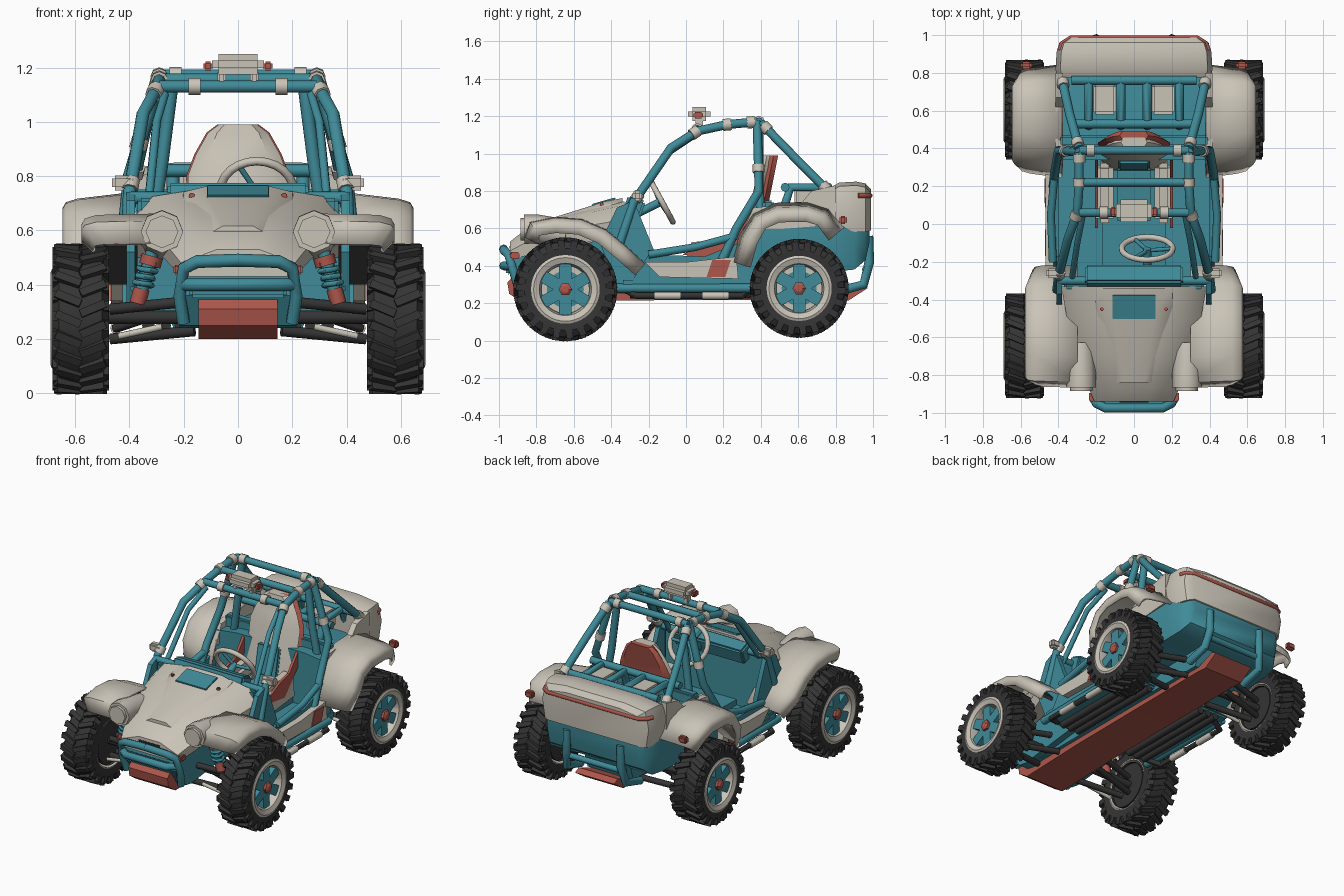
import bpy, bmesh, math
from mathutils import Vector, Matrix

if "Cube" in bpy.data.objects:
    bpy.data.objects.remove(bpy.data.objects["Cube"], do_unlink=True)


def material(name, rgb):
    mat = bpy.data.materials.new(name)
    mat.use_nodes = True
    mat.diffuse_color = (*rgb, 1)
    mat.node_tree.nodes["Principled BSDF"].inputs["Base Color"].default_value = (*rgb, 1)
    return mat


cream = material("cream paint", (.59, .55, .475))
teal = material("teal paint", (.05, .26, .32))
red = material("faded red", (.42, .095, .07))
dark = material("dark rubber", (.035, .035, .035))


def finish(name, mesh, mat, mirror=False, angle=35):
    mesh.materials.clear()
    mesh.materials.append(mat)
    mesh.shade_smooth()
    mesh.set_sharp_from_angle(angle=math.radians(angle))
    obj = bpy.data.objects.new(name, mesh)
    bpy.context.collection.objects.link(obj)
    if mirror:
        obj.modifiers.new("mirror", "MIRROR")
    return obj


def from_bmesh(name, bm, mat, mirror=False, angle=35):
    bmesh.ops.recalc_face_normals(bm, faces=bm.faces)
    mesh = bpy.data.meshes.new(name)
    bm.to_mesh(mesh)
    bm.free()
    return finish(name, mesh, mat, mirror, angle)


def box(name, mat, centre, size, tilt=0, bevel=.012, mirror=False):
    """Bevelled box; tilt turns it about x."""
    bm = bmesh.new()
    bmesh.ops.create_cube(bm, size=1)
    bmesh.ops.transform(bm, verts=bm.verts, matrix=Matrix.Translation(centre)
                        @ Matrix.Rotation(math.radians(tilt), 4, "X") @ Matrix.Diagonal((*size, 1)))
    bmesh.ops.bevel(bm, geom=bm.edges, offset=bevel, segments=2, affect="EDGES")
    return from_bmesh(name, bm, mat, mirror)


def tube(name, mat, points, radius, mirror=False, closed=False):
    curve = bpy.data.curves.new(name, "CURVE")
    curve.dimensions = "3D"
    curve.bevel_depth, curve.bevel_resolution, curve.use_fill_caps = radius, 2, True
    spline = curve.splines.new("POLY")
    spline.points.add(len(points) - 1)
    for slot, p in zip(spline.points, points):
        slot.co = (*p, 1)
    spline.use_cyclic_u = closed
    holder = bpy.data.objects.new(name, curve)
    bpy.context.collection.objects.link(holder)
    graph = bpy.context.evaluated_depsgraph_get()
    mesh = bpy.data.meshes.new_from_object(holder.evaluated_get(graph))
    bpy.data.objects.remove(holder)
    return finish(name, mesh, mat, mirror, 50)


def across(name, mat, y, z, half, radius):
    return tube(name, mat, [(-half, y, z), (half, y, z)], radius)


def collar(name, mat, p, q, t, radius=.032, half=.022):
    p, q = Vector(p), Vector(q)
    mid, way = p.lerp(q, t), (q - p).normalized() * half
    tube(name, mat, [mid - way, mid + way], radius, True)


def loft(name, mat, rings, mirror=False, cap=True, angle=35):
    """Skin a row of equal rings of points."""
    bm = bmesh.new()
    rows = [[bm.verts.new(p) for p in ring] for ring in rings]
    count = len(rows[0])
    for a, b in zip(rows, rows[1:]):
        for i in range(count if cap else count - 1):
            j = (i + 1) % count
            bm.faces.new((a[i], a[j], b[j], b[i]))
    if cap:
        bm.faces.new(rows[0])
        bm.faces.new(rows[-1])
    return from_bmesh(name, bm, mat, mirror, angle)


def shell(name, mat, stations):
    """Body loft; each station is y, top half width, low half width, top z, low z."""
    rings = []
    for y, top, low, high, base in stations:
        half = [(top * .6, high), (top, high - .02), (low, high * .5 + base * .5), (low * .95, base)]
        right = [(-x, z) for x, z in reversed(half)]
        rings.append([(x, y, z) for x, z in half + right])
    return loft(name, mat, rings)


def fender(name, path, inner, outer, lip, slope):
    """Sweep a strip, sloping down to an outer lip, along a side-on path."""
    rings = []
    for i, (y, z) in enumerate(path):
        a, b = path[max(i - 1, 0)], path[min(i + 1, len(path) - 1)]
        way = Vector((b[0] - a[0], b[1] - a[1])).normalized()
        edge = outer - (.04 if i in (0, len(path) - 1) else 0)
        profile = [(inner, 0), (edge - .05, -slope), (edge - .01, -slope - .012), (edge, -slope - .03), (edge, -lip)]
        rings.append([(x, y - way.y * d, z + way.x * d) for x, d in profile])
    obj = loft(name, cream, rings, mirror=True, cap=False, angle=45)
    solid = obj.modifiers.new("thickness", "SOLIDIFY")
    solid.thickness, solid.offset = .014, 0


def plate(name, mat, outline, x0, x1):
    """Side-on outline of y, z points given thickness in x, on both sides."""
    return loft(name, mat, [[(x, y, z) for y, z in outline] for x in (x0, x1)], True)


def lathe(name, mat, profile, centre, steps=40):
    """Turn x, radius pairs about the x axis."""
    rings = []
    for k in range(steps + 1):
        turn = math.tau * k / steps
        rings.append([(x, r * math.cos(turn), r * math.sin(turn)) for x, r in profile])
    obj = loft(name, mat, rings, True, cap=False)
    obj.data.transform(Matrix.Translation(centre))
    return obj


# Wheels: tyre, staggered tread lugs, rim, spokes and hub
def wheel(end, y, z, R, half):
    c = Vector((.58, y, z))
    lathe(end + "_tyre", dark, [(-half, R * .62), (-half - .005, R * .8), (-half * .8, R * .93), (0, R * .95),
          (half * .8, R * .93), (half + .005, R * .8), (half, R * .62), (-half, R * .62)], c)
    bm = bmesh.new()
    for k in range(44):
        side = 1 if k % 2 else -1
        turn = Matrix.Rotation(math.tau * k / 44, 4, "X")
        for place, spin, size in (((side * half * .46, 0, R * .955), side * .4, (half, .03, .03)),
                                  ((side * half * .95, .012, R * .87), 0, (.02, .035, R * .18))):
            bmesh.ops.create_cube(bm, size=1, matrix=Matrix.Translation(c) @ turn @ Matrix.Translation(place)
                                  @ Matrix.Rotation(spin, 4, "Z") @ Matrix.Diagonal((*size, 1)))
    from_bmesh(end + "_tread", bm, dark, True)
    lathe(end + "_rim", cream, [(-half, R * .6), (-half, R * .67), (half + .006, R * .67), (half + .012, R * .62),
          (half, R * .51), (half - .05, R * .47), (-half, R * .6)], c)
    lathe(end + "_wheel_disc", teal, [(half - .055, R * .5), (half - .055, 0)], c)
    lathe(end + "_disc_gaps", cream, [(half - .052, R * .46), (half - .052, R * .36)], c)
    bm = bmesh.new()
    for k in range(6):
        bmesh.ops.create_cube(bm, size=1, matrix=Matrix.Translation(c) @ Matrix.Rotation(math.tau * k / 6, 4, "X")
                              @ Matrix.Translation((half - .035, 0, R * .28)) @ Matrix.Diagonal((.04, .066, R * .46, 1)))
    from_bmesh(end + "_spokes", bm, teal, True)
    lathe(end + "_hub", red, [(half - .05, .036), (half, .036), (half + .01, .02), (half + .01, 0)], c, 6)
    lathe(end + "_brake", dark, [(-half, R * .55), (-half + .02, R * .55), (-half + .02, 0)], c)
    # Suspension arms, tie rod, axle and coil shock
    for height in (.2, .31):
        for reach in (-.1, .1):
            tube(end + "_arm", dark, [(.16, y + reach, height + .03), (.47, y + reach * .3, height)], .02, True)
    tube(end + "_tie_rod", cream, [(.28, y - .13, .245), (.44, y - .11, .21)], .012, True)
    tube(end + "_axle", dark, [(.1, y, .28), (.5, y, .28)], .025, True)
    tube(end + "_shock_base", red, [(.37, y - .06, .33), (.355, y - .06, .385)], .03, True)
    tube(end + "_shock_top", red, [(.325, y - .06, .47), (.315, y - .06, .505)], .04, True)
    tube(end + "_shock_rod", teal, [(.355, y - .06, .38), (.3, y - .06, .58)], .024, True)
    coil = [(.355 - .0012 * k + .035 * math.cos(k), y - .06 + .035 * math.sin(k), .385 + .004 * k) for k in range(24)]
    tube(end + "_shock_coil", teal, coil, .01, True)


wheel("front", -.645, .274, .274, .099)
wheel("rear", .605, .279, .26, .099)

# Bonnet, raised centre panel, vent and nose
shell("bonnet", cream, [(-.94, .13, .21, .53, .43), (-.87, .155, .24, .585, .45), (-.7, .215, .29, .65, .5),
                        (-.5, .275, .355, .707, .53), (-.33, .315, .385, .745, .55)])
shell("bonnet_panel", cream, [(-.84, .09, .1, .617, .57), (-.44, .2, .21, .742, .66), (-.34, .2, .21, .762, .7)])
box("bonnet_vent", teal, (0, -.44, .742), (.23, .13, .012), tilt=16, bevel=.003)
box("nose_slot", dark, (0, -.938, .5), (.16, .012, .02), bevel=.003)
plate("chassis_nose", teal, [(-.86, .25), (-.93, .36), (-.92, .44), (-.4, .55), (-.3, .3), (-.8, .24)], 0, .215)
box("bonnet_pin", red, (.17, -.45, .725), (.02, .02, .025), bevel=.004, mirror=True)
tube("headlight", cream, [(.28, -.865, .595), (.28, -.8, .597), (.285, -.64, .57)], .078, True)
tube("headlight_lens", cream, [(.28, -.885, .595), (.28, -.86, .595)], .06, True)
box("front_indicator", red, (.385, -.82, .585), (.05, .045, .04), bevel=.008, mirror=True)
box("tow_mount", red, (.22, -.915, .455), (.035, .05, .035), bevel=.006, mirror=True)

# Fenders
fender("front_fender", [(-.86, .55), (-.83, .63), (-.7, .655), (-.56, .645), (-.43, .59), (-.32, .5), (-.22, .41)],
       .3, .57, .08, .005)
fender("rear_fender", [(.25, .42), (.29, .56), (.36, .675), (.48, .73), (.65, .735), (.76, .7), (.84, .6)],
       .38, .64, .1, .025)
plate("wheel_arch_liner", dark, [(-.42, .55), (-.3, .42), (-.31, .4), (-.44, .54)], .37, .5)
box("rear_indicator", red, (.57, .84, .645), (.06, .04, .045), bevel=.01, mirror=True)

# Cabin tub, sills, dash and steering
box("cabin_floor", teal, (0, .03, .3), (.86, .76, .07))
box("firewall", teal, (0, -.32, .5), (.74, .05, .44))
plate("cowl_side", teal, [(-.46, .52), (-.37, .71), (-.28, .75), (-.17, .48), (-.2, .3), (-.36, .28)], .38, .41)
plate("tub_wall", teal, [(-.3, .3), (-.2, .46), (.1, .45), (.38, .56), (.38, .3)], .4, .425)
box("dashboard", teal, (0, -.28, .71), (.52, .1, .11), tilt=-20)
plate("sill_panel", cream, [(-.22, .42), (-.14, .34), (.28, .33), (.27, .45), (.0, .42)], .42, .468)
plate("sill_badge_panel", red, [(.11, .34), (.21, .34), (.24, .43), (.14, .43)], .468, .473)
tube("door_bar", teal, [(.43, -.2, .46), (.44, .05, .5), (.42, .27, .56)], .021, True)
tube("lower_rail", teal, [(.42, -.38, .28), (.43, .35, .28)], .025, True)
tube("step_rail", dark, [(.36, -.32, .27), (.45, -.27, .24), (.45, .3, .24), (.36, .34, .27)], .018, True)
for t in (.3, .75):
    collar("step_sleeve", cream, (.45, -.27, .24), (.45, .3, .24), t, .021, .07)
ring = [(.07 + .135 * math.cos(a * math.tau / 24), -.13 + .06 * math.sin(a * math.tau / 24),
         .745 - .11 * math.sin(a * math.tau / 24)) for a in range(24)]
tube("steering_wheel", cream, ring, .016, closed=True)
for k in (0, 8, 16):
    tube("steering_spoke", teal, [(.07, -.14, .74), ring[k]], .011)
tube("steering_column", teal, [(.07, -.13, .745), (.07, -.26, .68)], .022)


# Seat: cushion, side bolsters, backrest and red back shell
def backrest(name, mat, y, grow):
    levels = ((.4, .16), (.55, .18), (.8, .185), (.88, .155), (.96, .11), (.99, .07))
    rings = [[(s * (w + grow), y + (z - .4) * .2 + d, z) for s, d in
              ((-1, .015), (-.7, -.02), (.7, -.02), (1, .015), (.8, .04), (-.8, .04))] for z, w in levels]
    loft(name, mat, rings)


backrest("seat_back", cream, .3, 0)
backrest("seat_shell", red, .335, .006)
box("seat_cushion", teal, (0, .17, .42), (.24, .3, .12), tilt=6, bevel=.03)
box("seat_bolster", cream, (.155, .17, .45), (.095, .32, .18), tilt=6, bevel=.025, mirror=True)
box("seat_back_pad", teal, (0, .318, .58), (.17, .03, .2), tilt=-11, bevel=.01)
plate("seat_trim", red, [(-.02, .46), (.2, .43), (.36, .6), (.34, .68), (.25, .57), (.16, .55)], .19, .207)

# Rear body: teal tail, cream trunk and side rims
shell("tail", teal, [(.34, .41, .43, .69, .3), (.5, .41, .42, .69, .36), (.8, .4, .41, .66, .37), (.9, .38, .4, .65, .38),
                     (.96, .36, .36, .64, .43), (.98, .33, .33, .63, .52)])
shell("trunk", cream, [(.775, .38, .41, .82, .62), (.82, .39, .415, .845, .6), (.91, .385, .41, .85, .58),
                       (.96, .37, .395, .84, .58), (.988, .33, .35, .81, .59)])
plate("body_rim", cream, [(.3, .58), (.36, .71), (.62, .74), (.67, .8), (.8, .83), (.8, .62)], .375, .415)
tube("trunk_stripe", red, [(0, .985, .775), (.335, .985, .775), (.38, .957, .775), (.395, .92, .775)], .013, True)
box("bulkhead", teal, (0, .44, .58), (.78, .06, .34))
for x in (.07, .24):
    tube("engine_frame", teal, [(x, .52, .7), (x, .56, .82), (x, .76, .82), (x, .8, .72)], .024, True)
box("engine_pack", cream, (.155, .66, .77), (.12, .16, .12), mirror=True)
for y in (.53, .76):
    across("engine_crossbar", teal, y, .82, .33, .024)

# Roll cage with cream and red clamps
pillar = [(.41, -.36, .5), (.4, -.28, .74), (.35, -.08, 1.03), (.3, .06, 1.12), (.29, .22, 1.155), (.29, .38, 1.17)]
hoop = [(.29, .38, 1.17), (.34, .385, 1.0), (.4, .39, .8), (.42, .27, .6), (.43, .18, .4)]
stay = [(.29, .4, 1.165), (.34, .58, .98), (.38, .76, .8)]
inner = [(.24, .39, 1.16), (.28, .39, .85), (.31, .4, .66)]
for name, path in (("windscreen_pillar", pillar), ("main_hoop", hoop), ("rear_stay", stay), ("inner_stay", inner)):
    tube(name, teal, path, .024, True)
tube("scuttle_brace", teal, [(.33, -.3, .7), (.3, -.1, 1.0), (.27, .05, 1.1)], .016, True)
for y, z, half in ((.06, 1.13, .29), (.22, 1.155, .28), (.39, 1.17, .29), (-.3, .72, .4)):
    across("cage_crossbar", teal, y, z, half, .023)
for p, q, t in ((pillar[1], pillar[2], .1), (pillar[2], pillar[3], .9), (pillar[4], pillar[5], .0), (pillar[4], pillar[5], .8),
                (hoop[1], hoop[2], .4), (stay[0], stay[1], .15), (stay[1], stay[2], .9),
                ((.15, .06, 1.13), (.25, .06, 1.13), .1), ((.2, .39, 1.17), (.3, .39, 1.17), .3)):
    collar("cage_clamp", cream, p, q, t)
box("lamp_clamp", red, (.11, .065, 1.205), (.035, .05, .035), bevel=.008, mirror=True)
box("roof_lamp", cream, (0, .07, 1.212), (.19, .12, .075), bevel=.024)
box("lamp_bracket", cream, (.06, .07, 1.16), (.03, .04, .06), bevel=.006, mirror=True)
box("mirror", cream, (.42, -.26, .775), (.09, .05, .055), bevel=.012, mirror=True)

# Belly plate, pipes and bumpers
plate("belly_plate", red, [(-.925, .345), (-.955, .31), (-.945, .25), (-.87, .2), (-.36, .215), (.78, .22), (.87, .215),
                           (.97, .28), (.93, .3), (.8, .25), (-.84, .25)], 0, .145)
plate("chassis_spine", teal, [(-.85, .25), (-.8, .36), (.85, .4), (.8, .25)], 0, .17)
for x in (.21, .27, .33):
    tube("belly_pipe", dark, [(x, -.3, .25), (x, .4, .25)], .024, True)
tube("front_bumper", teal, [(0, -.975, .49), (.15, -.975, .485), (.2, -.95, .46), (.215, -.92, .36), (.2, -.89, .26)], .024, True)
tube("bumper_bar", teal, [(0, -.975, .4), (.15, -.975, .4), (.205, -.93, .4)], .024, True)
box("bumper_infill", teal, (0, -.95, .385), (.36, .025, .07))
tube("rear_bumper_post", teal, [(.22, .8, .26), (.22, .95, .3), (.2, .98, .42), (.2, .975, .56)], .026, True)
across("rear_bumper_bar", teal, .96, .38, .22, .02)
